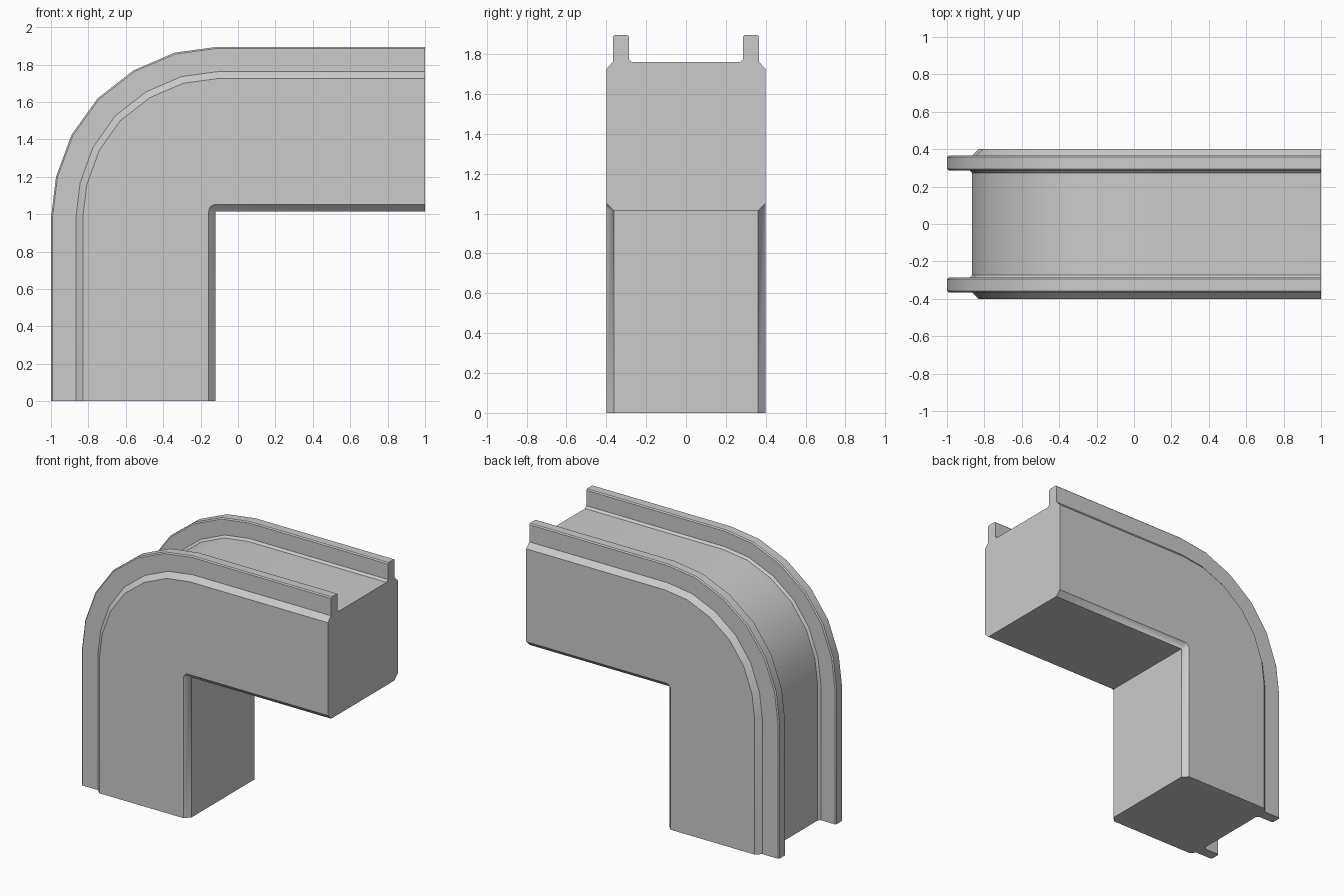
import bpy, bmesh
from math import sin, cos, radians

if "Cube" in bpy.data.objects:
    bpy.data.objects.remove(bpy.data.objects["Cube"])

# Outer rim path (x, z, inward normal angle in degrees) around the elbow
rim = [(-1, 0, 0), (-1, 0.98, 0), (-0.973, 1.2, 15), (-0.89, 1.425, 30),
       (-0.75, 1.62, 45), (-0.557, 1.77, 60), (-0.337, 1.864, 75),
       (-0.11, 1.895, 90), (1, 1.895, 90)]

# Half cross-section of the outer side (y, depth below rim): shoulder, lip, channel
half = [(0.40, 0.17), (0.365, 0.133), (0.365, 0.008), (0.357, 0.0), (0.295, 0.0),
        (0.287, 0.008), (0.287, 0.12), (0.272, 0.135)]
outer_profile = [(-y, d) for y, d in half] + half[::-1]

# Inner side section (y, offset away from the inner corner): chamfered edges
inner_profile = [(-0.40, 0.037), (-0.362, 0.0), (0.362, 0.0), (0.40, 0.037)]
CX, CZ = -0.12, 1.015

bm = bmesh.new()


def loft(rows):
    """Skin neighbouring rows of points and return their vertices."""
    rows = [[bm.verts.new(p) for p in row] for row in rows]
    for a, b in zip(rows, rows[1:]):
        for i in range(len(a) - 1):
            bm.faces.new((a[i], a[i + 1], b[i + 1], b[i]))
    return rows


def inner_row(r):
    angles = [radians(180 - 22.5 * i) for i in range(5)]
    arc = [(CX + r * cos(a), CZ + r * sin(a)) for a in angles]
    return [(CX - r, 0)] + arc + [(1, CZ + r)]


# Lips and channel swept around the outside of the bend
outer = loft([[(x + d * cos(radians(a)), y, z - d * sin(radians(a)))
               for y, d in outer_profile] for x, z, a in rim])

# Chamfered inside of the bend
inner = loft([[(x, y, z) for x, z in inner_row(r)] for y, r in inner_profile])

# Flat side walls
for k in (0, -1):
    bm.faces.new([row[k] for row in outer] + inner[k][::-1])

# End caps
for k in (0, -1):
    bm.faces.new(outer[k] + [row[k] for row in inner][::-1])

bmesh.ops.remove_doubles(bm, verts=bm.verts, dist=0.0005)
bmesh.ops.recalc_face_normals(bm, faces=bm.faces)
mesh = bpy.data.meshes.new("elbow_channel")
bm.to_mesh(mesh)
bm.free()
obj = bpy.data.objects.new("elbow_channel", mesh)
bpy.context.collection.objects.link(obj)
bpy.context.view_layer.objects.active = obj
obj.select_set(True)
bpy.ops.object.shade_smooth_by_angle(angle=radians(30))
